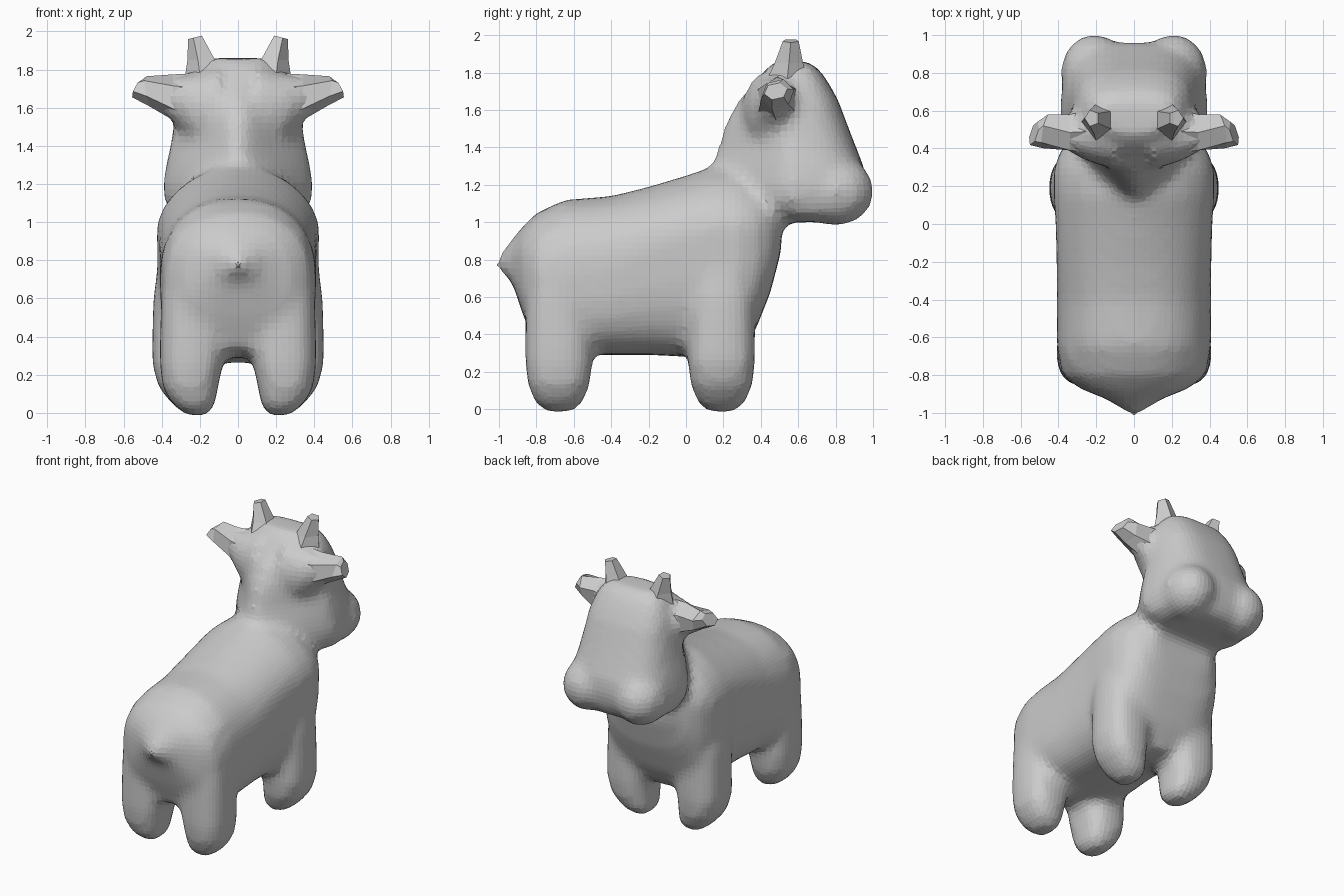
import bpy
import bmesh
from math import sin, cos, pi, copysign
from mathutils import Matrix, Vector

cube = bpy.data.objects.get("Cube")
if cube:
    bpy.data.objects.remove(cube, do_unlink=True)

grey = bpy.data.materials.new("plain_grey")
grey.use_nodes = True
colour = (0.6, 0.6, 0.6, 1)
grey.diffuse_color = colour
grey.node_tree.nodes["Principled BSDF"].inputs["Base Color"].default_value = colour


def loft(bm, rings):
    """Skin a list of point rings into a closed tube."""
    loops = [[bm.verts.new(p) for p in ring] for ring in rings]
    for a, b in zip(loops, loops[1:]):
        for i in range(len(a)):
            j = (i + 1) % len(a)
            bm.faces.new((a[i], a[j], b[j], b[i]))
    bm.faces.new(loops[0][::-1])
    bm.faces.new(loops[-1])
    bmesh.ops.recalc_face_normals(bm, faces=bm.faces)


def oval(low, mid, high, half_width, low_power, high_power, narrow=0.0, steps=32):
    """Squarish oval, widest at mid, as (x, height) pairs; narrow pinches the low end."""
    pts = []
    for i in range(steps):
        a = 2 * pi * i / steps
        power, reach = (high_power, high - mid) if sin(a) > 0 else (low_power, mid - low)
        c = copysign(abs(cos(a)) ** (2 / power), cos(a))
        s = copysign(abs(sin(a)) ** (2 / power), sin(a))
        pinch = 1 - narrow * max(0, -s)
        pts.append((c * half_width * pinch, mid + s * reach))
    return pts


def finish(bm, name):
    mesh = bpy.data.meshes.new(name)
    bm.to_mesh(mesh)
    bm.free()
    mesh.materials.append(grey)
    obj = bpy.data.objects.new(name, mesh)
    bpy.context.collection.objects.link(obj)
    return obj


def spike_rings(stations, sides):
    """Rings through stations of centre, axis u and axis v."""
    turns = [2 * pi * i / sides for i in range(sides)]
    return [[Vector(centre) + Vector(u) * cos(a) + Vector(v) * sin(a) for a in turns]
            for centre, u, v in stations]


skin = bmesh.new()

# Trunk from tail tip to chest: y, bottom, widest height, top, half width, top power
trunk = [(-1.02, .77, .78, .79, .01, 2), (-.93, .68, .8, .91, .14, 2), (-.87, .5, .74, .98, .29, 2.3),
         (-.8, .33, .7, 1.05, .38, 2.3), (-.65, .29, .7, 1.12, .41, 2.3),
         (-.4, .29, .74, 1.14, .41, 2.3), (-.2, .29, .85, 1.19, .41, 2.1),
         (0, .28, .93, 1.25, .415, 1.9), (.15, .26, .96, 1.3, .425, 1.8),
         (.28, .27, .96, 1.3, .425, 1.8), (.37, .42, .96, 1.25, .4, 1.9),
         (.45, .62, .97, 1.2, .34, 2), (.51, .85, 1, 1.15, .25, 2)]
loft(skin, [[(x, y, z) for x, z in oval(low, mid, high, w, 3.2, power)]
            for y, low, mid, high, w, power in trunk])

# Head and neck: z, back, front, half width, pinch of the nape
head = [(1.0, .42, .86, .27, .2), (1.04, .3, .92, .35, .3), (1.11, .17, .95, .385, .4),
        (1.2, .13, .965, .392, .5), (1.3, .14, .95, .378, .55), (1.4, .17, .91, .355, .6),
        (1.53, .21, .86, .335, .55), (1.65, .28, .815, .315, .45), (1.75, .37, .76, .28, .3),
        (1.82, .43, .71, .24, .1), (1.86, .47, .65, .18, 0)]
loft(skin, [[(x, y, z) for x, y in oval(back, (back + front) / 2, front, w, 2, 3, pinch)]
            for z, back, front, w, pinch in head])

for side in (-1, 1):
    # Muzzle lobes
    place = Matrix.Translation((side * .21, .8, 1.165)) @ Matrix.Diagonal((.18, .207, .185, 1))
    bmesh.ops.create_uvsphere(skin, u_segments=20, v_segments=12, radius=1, matrix=place)
    # Ear roots flaring out of the head
    root = [((side * .1, .46, 1.58), (0, 0, .24), (0, .17, 0)),
            ((side * .24, .475, 1.6), (0, 0, .18), (0, .15, 0)),
            ((side * .34, .48, 1.645), (0, 0, .12), (0, .1, 0)),
            ((side * .42, .485, 1.67), (0, 0, .08), (0, .07, 0))]
    loft(skin, spike_rings(root, 16))
    # Legs: z, centre x, half width, half depth
    for y, reach in ((.19, .04), (-.68, 0)):
        leg = [(-.015, .215, .05, .07), (.04, .23, .11, .13), (.13, .25 + reach / 2, .145, .165),
               (.25, .245 + reach, .165, .18), (.4, .235 + reach, .175, .18),
               (.6, .225 + reach, .18, .18), (.8, .2 + reach, .18, .16), (.95, .19 + reach, .16, .12)]
        loft(skin, [[(side * cx + px, y + py, z) for px, py in oval(-d, 0, d, w, 2.6, 2.6)]
                    for z, cx, w, d in leg])

body = finish(skin, "body")
remesh = body.modifiers.new("One Skin", 'REMESH')
remesh.mode = 'VOXEL'
remesh.voxel_size = 0.035
smooth = body.modifiers.new("Soften", 'SMOOTH')
smooth.factor = 0.5
smooth.iterations = 6

# Short tail point
tail = bmesh.new()
bmesh.ops.create_cone(tail, cap_ends=True, segments=6, radius1=.13, radius2=.005, depth=.16,
                      matrix=Matrix.Translation((0, -.92, .785)) @ Matrix.Rotation(pi / 2, 4, 'X'))
finish(tail, "tail")

# Horns and ears, mirrored across the middle
for name, stations, sides in (
        ("horn", [((.16, .54, 1.75), (.12, 0, 0), (0, .12, 0)),
                  ((.185, .55, 1.85), (.08, 0, 0), (0, .08, 0)),
                  ((.222, .56, 1.97), (.04, 0, -.01), (0, .045, 0))], 5),
        ("ear", [((.24, .49, 1.63), (0, 0, .15), (0, .13, 0)),
                 ((.34, .485, 1.655), (0, 0, .12), (0, .11, 0)),
                 ((.47, .49, 1.685), (.01, .03, .08), (-.02, .085, -.02)),
                 ((.53, .48, 1.7), (-.025, .02, .045), (-.01, .06, -.01))], 6)):
    spike = bmesh.new()
    loft(spike, spike_rings(stations, sides))
    part = finish(spike, name)
    mirror = part.modifiers.new("Both Sides", 'MIRROR')
    mirror.use_axis[0] = True
